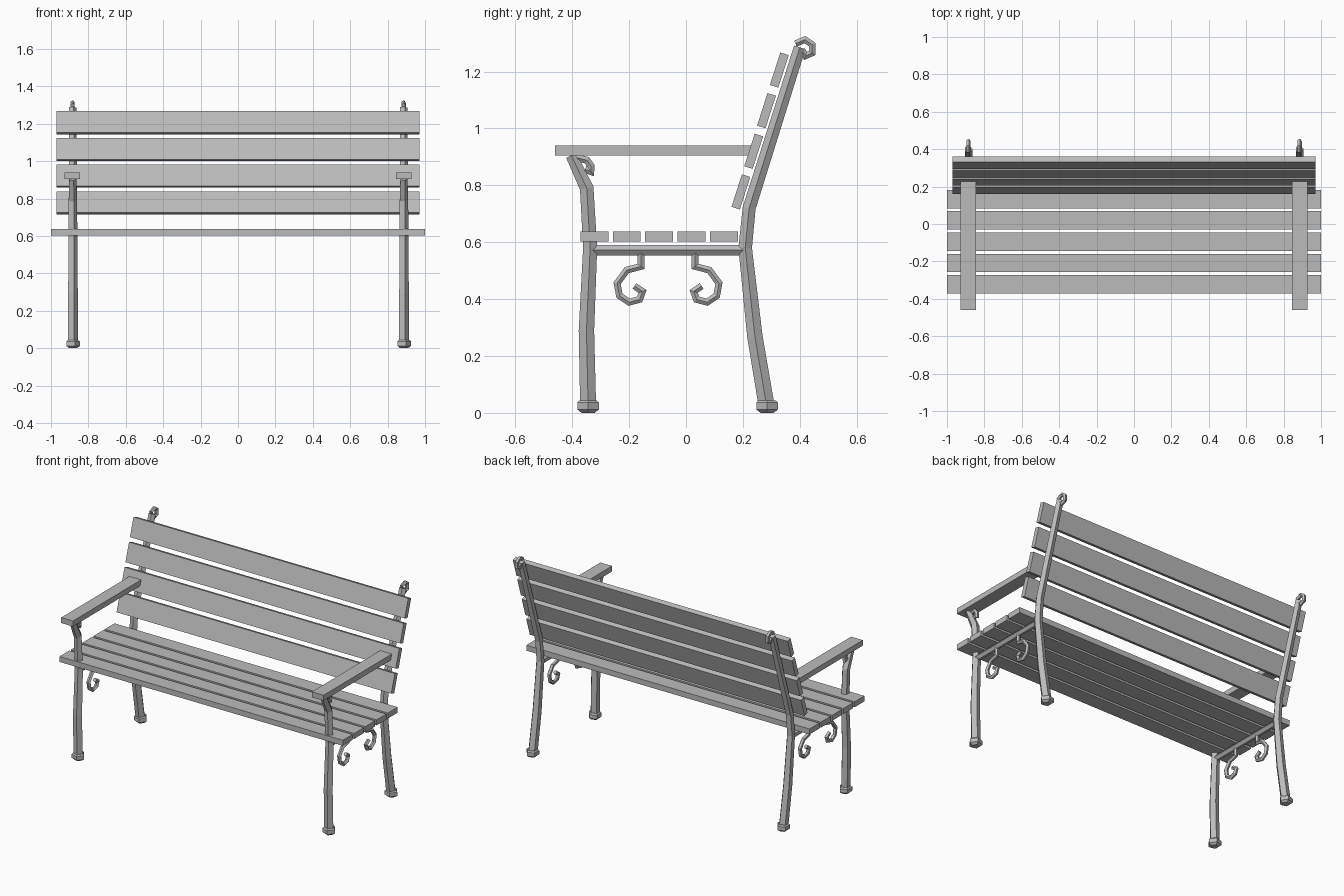
import bpy, bmesh, math
from mathutils import Vector, Matrix

cube = bpy.data.objects.get("Cube")
if cube:
    bpy.data.objects.remove(cube)

SIDE_X = 0.885
GREY = (0.5, 0.5, 0.5, 1)
mat = bpy.data.materials.new("plain grey")
mat.use_nodes = True
mat.diffuse_color = GREY
mat.node_tree.nodes["Principled BSDF"].inputs["Base Color"].default_value = GREY


def finish(name, bm):
    bmesh.ops.recalc_face_normals(bm, faces=bm.faces)
    mesh = bpy.data.meshes.new(name)
    bm.to_mesh(mesh)
    bm.free()
    mesh.materials.append(mat)
    obj = bpy.data.objects.new(name, mesh)
    bpy.context.scene.collection.objects.link(obj)
    return obj


def board(name, center, size, tilt=0):
    bm = bmesh.new()
    place = Matrix.Translation(center) @ Matrix.Rotation(tilt, 4, 'X') @ Matrix.Diagonal((*size, 1))
    bmesh.ops.create_cube(bm, size=1, matrix=place)
    return finish(name, bm)


def rod(name, x, path, radii):
    """Five-sided bar swept along a (y, z) path at a fixed x."""
    pts = [Vector((0, y, z)) for y, z in path]
    if not isinstance(radii, (list, tuple)):
        radii = [radii] * len(pts)
    bm = bmesh.new()
    rings = []
    for i, (p, r) in enumerate(zip(pts, radii)):
        before = (p - pts[i - 1]).normalized() if i else None
        after = (pts[i + 1] - p).normalized() if i + 1 < len(pts) else None
        tangent = ((before or after) + (after or before)).normalized()
        across = Vector((0, tangent.z, -tangent.y))
        # widen the mitre so the bar keeps its thickness round a bend
        mitre = 1 / max(0.6, tangent.dot(before or after))
        ring = []
        for k in range(5):
            a = math.tau * k / 5
            co = p + Vector((x + r * math.cos(a), 0, 0)) + across * (r * mitre * math.sin(a))
            ring.append(bm.verts.new(co))
        rings.append(ring)
    for a, b in zip(rings, rings[1:]):
        for k in range(5):
            j = (k + 1) % 5
            bm.faces.new((a[k], a[j], b[j], b[k]))
    bm.faces.new(rings[0])
    bm.faces.new(rings[-1])
    return finish(name, bm)


# Seat and backrest boards
for i in range(5):
    board(f"seat_slat_{i + 1}", (0, -0.322 + 0.1138 * i, 0.62), (2, 0.098, 0.035))
for i in range(4):
    board(f"back_slat_{i + 1}", (0, 0.193 + 0.045 * i, 0.777 + 0.1427 * i),
          (1.94, 0.031, 0.12), math.radians(-17.8))

# Bar paths in the side plane
front_path = [(-0.344, 0.02), (-0.35, 0.29), (-0.337, 0.58), (-0.349, 0.79), (-0.403, 0.905)]
rear_path = [(0.284, 0.02), (0.242, 0.27), (0.208, 0.58), (0.222, 0.72), (0.4, 1.285)]
arm_curl = [(-0.395, 0.9), (-0.348, 0.888), (-0.334, 0.868), (-0.335, 0.849), (-0.355, 0.856)]
top_curl = [(0.385, 1.298), (0.418, 1.312), (0.443, 1.295), (0.443, 1.265), (0.42, 1.255), (0.408, 1.275)]
scroll = [(0.095, 0.56), (0.095, 0.515), (0.145, 0.502), (0.179, 0.456), (0.171, 0.412),
          (0.137, 0.389), (0.1, 0.399), (0.09, 0.427), (0.118, 0.446)]
SCROLL_MID = -0.063

# End frames
for side, x in (("right", -SIDE_X), ("left", SIDE_X)):
    rod(f"{side}_front_leg", x, front_path, [0.0295, 0.0285, 0.026, 0.025, 0.021])
    rod(f"{side}_rear_leg", x, rear_path, [0.0295, 0.0285, 0.025, 0.024, 0.022])
    for end, y in (("front", -0.344), ("rear", 0.285)):
        rod(f"{side}_{end}_foot", x, [(y, 0), (y, 0.012), (y, 0.036), (y, 0.044)],
            [0.024, 0.04, 0.04, 0.032])
    rod(f"{side}_seat_rail", x, [(-0.335, 0.572), (0.2, 0.572)], 0.019)
    board(f"{side}_armrest", (x, -0.115, 0.922), (0.083, 0.69, 0.035))
    rod(f"{side}_arm_curl", x, arm_curl, 0.013)
    rod(f"{side}_top_curl", x, top_curl, 0.012)
    for end, sign in (("front", -1), ("rear", 1)):
        rod(f"{side}_{end}_scroll", x, [(SCROLL_MID + sign * d, z) for d, z in scroll], 0.0125)
